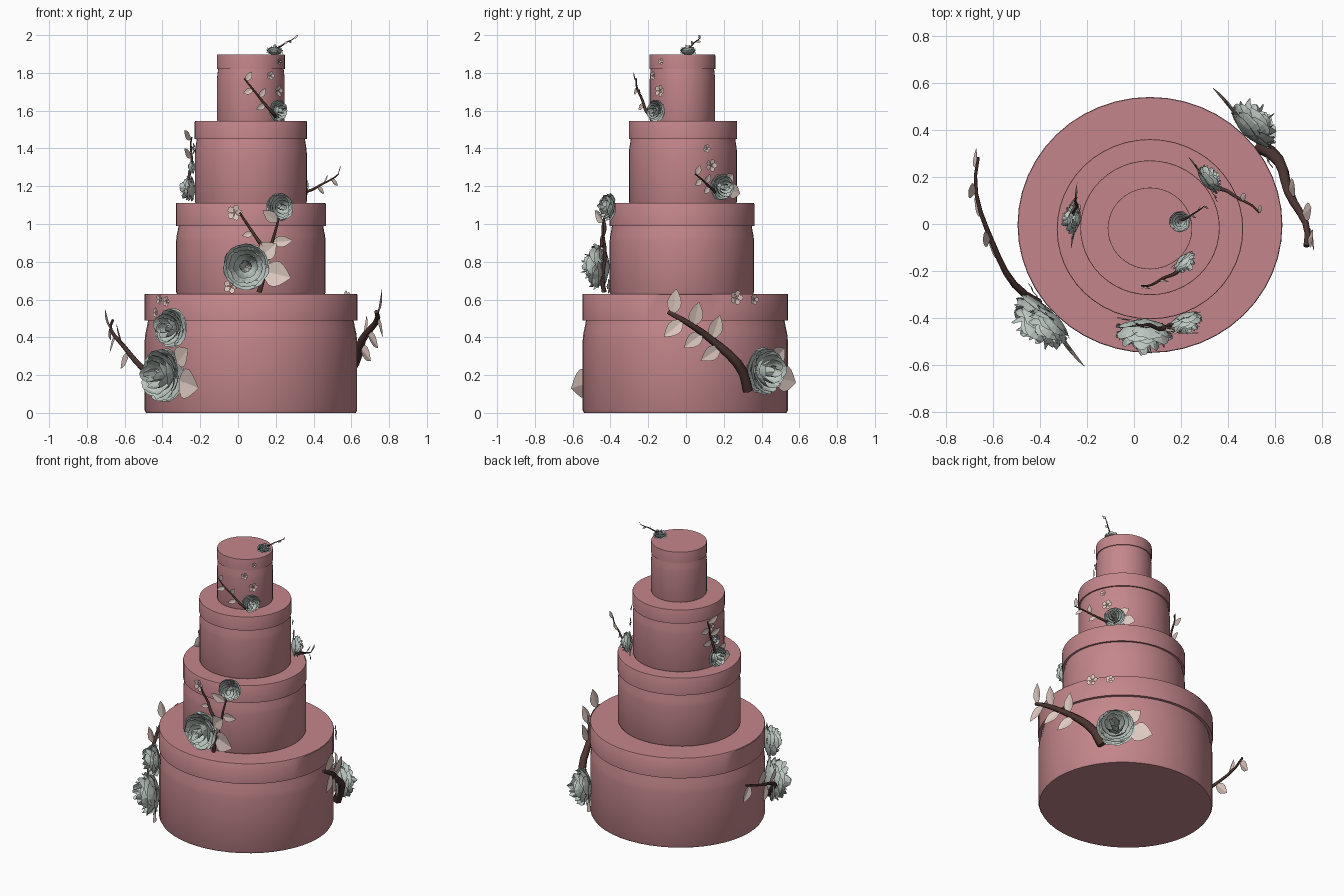
import bpy, math, random
from mathutils import Vector

if "Cube" in bpy.data.objects:
    bpy.data.objects.remove(bpy.data.objects["Cube"])
random.seed(4)
UP = Vector((0, 0, 1))
CX = 0.068
# tiers: radius, centre y, lid edge height, top height
TIERS = [(.564, -.004, .49, .63), (.397, -.022, .99, 1.11),
         (.297, -.016, 1.45, 1.545), (.18, -.019, 1.82, 1.897)]


def material(name, rgb):
    m = bpy.data.materials.new(name)
    m.diffuse_color = (*rgb, 1)
    m.use_nodes = True
    m.node_tree.nodes["Principled BSDF"].inputs["Base Color"].default_value = m.diffuse_color
    return m


PINK = material("pink_icing", (.55, .24, .26))
GREY = material("grey_petal", (.52, .59, .55))
BLUSH = material("blush_leaf", (.74, .59, .54))
BARK = material("dark_bark", (.07, .035, .03))


def add_mesh(name, verts, faces, mat):
    me = bpy.data.meshes.new(name)
    me.from_pydata([tuple(v) for v in verts], [], faces)
    me.materials.append(mat)
    ob = bpy.data.objects.new(name, me)
    bpy.context.collection.objects.link(ob)
    return ob


def frame(deg):
    # outward and sideways directions at an angle around the cake
    a = math.radians(deg)
    out = Vector((math.cos(a), math.sin(a), 0))
    return out, UP.cross(out)


def surf(deg, z, off=0):
    # point on the side of the tier at height z, moved outward by off
    r, cy = next((t[:2] for t in TIERS if z <= t[3]), TIERS[-1][:2])
    out = frame(deg)[0]
    return Vector((CX + r * out.x, cy + r * .966 * out.y, z)) + out * off


def tier(name, r, cy, lid, z0, z1):
    # lathed profile: foot bevel, cove under the lid, overhanging lid
    h = z1 - z0
    prof = [(.985, z0), (.997, z0 + .02 * h), (.997, lid - .17 * h), (.99, lid - .11 * h),
            (.975, lid - .05 * h), (.965, lid), (1, lid), (1, z1 - .004), (.995, z1)]
    n, rows = 48, len(prof)
    verts = [(CX + f * r * math.cos(i * math.tau / n), cy + f * r * .966 * math.sin(i * math.tau / n), z)
             for f, z in prof for i in range(n)]
    faces = [(j * n + i, j * n + (i + 1) % n, (j + 1) * n + (i + 1) % n, (j + 1) * n + i)
             for j in range(rows - 1) for i in range(n)]
    faces += [tuple(range(n))[::-1], tuple(range((rows - 1) * n, rows * n))]
    ob = add_mesh(name, verts, faces, PINK)
    bpy.context.view_layer.objects.active = ob
    ob.select_set(True)
    bpy.ops.object.shade_smooth_by_angle(angle=math.radians(35))
    ob.select_set(False)


def rose(name, base, n, r):
    # rings of cupped, slightly crumpled petals around the facing direction
    rot = n.to_track_quat('Z', 'Y').to_matrix()
    verts, faces = [], []
    U, V = 6, 5
    for k, cnt in enumerate((5, 6, 6, 5, 5, 4)):
        rt, ht = 1 - .03 * k * k, .45 + .8 * (k / 5) ** .6
        for p in range(cnt):
            a0 = (p + .37 * k + random.uniform(-.1, .1)) * math.tau / cnt
            half = math.pi / cnt * 1.3
            size = random.uniform(.88, 1.04)
            o = len(verts)
            for j in range(V + 1):
                v = j / V
                for i in range(U + 1):
                    u = 2 * i / U - 1
                    t = v * (1 - .22 * u * u) * size
                    a = a0 + u * half * (.55 + .45 * math.sin(v * math.pi * .6))
                    rr = .06 + (rt - .06) * math.sin(min(t, 1) * math.pi / 2)
                    hh = ht * t ** 1.3 - (.1 * rt if j == V else 0)
                    q = Vector((rr * math.cos(a), rr * math.sin(a), hh))
                    q += Vector([random.uniform(-.03, .03) * v for _ in range(3)])
                    verts.append(base + rot @ (q * r))
            faces += [(o + j * (U + 1) + i, o + j * (U + 1) + i + 1,
                       o + (j + 1) * (U + 1) + i + 1, o + (j + 1) * (U + 1) + i)
                      for j in range(V) for i in range(U)]
    add_mesh(name, verts, faces, GREY)


def leaf(name, base, d, w, out):
    # pointed blade with a folded midrib, facing out of the cake
    side = d.cross(out).normalized()
    nrm = side.cross(d).normalized()
    verts, faces, N = [], [], 6
    for i in range(N + 1):
        s = math.sin(math.pi * (i / N) ** .85)
        mid = base + d * i / N
        edge = nrm * w * .1 * s
        verts += [mid - side * w / 2 * s + edge, mid, mid + side * w / 2 * s + edge]
    for a in range(0, 3 * N, 3):
        faces += [(a, a + 1, a + 4, a + 3), (a + 1, a + 2, a + 5, a + 4)]
    add_mesh(name, verts, faces, BLUSH)


def rose_leaves(name, deg, z, r):
    # a wide leaf low and a smaller one higher, on one side of the rose
    out, side = frame(deg)
    for i, (tilt, s) in enumerate(((-.25, 1.25), (.65, .9))):
        d = side * math.cos(tilt) + UP * math.sin(tilt)
        leaf(f"{name}_{i + 1}", surf(deg, z, .25 * r) + d * r * .7, (d + out * .1) * r * s, r * s * .9, out)


def blossom(name, deg, z, s):
    # five round petals lying on the cake side
    out, side = frame(deg)
    c = surf(deg, z, .008)
    verts, faces = [c], []
    for p in range(5):
        o = len(verts)
        for i in range(7):
            b = (i / 6 - .5) * math.tau * .9
            x, y = .62 + .38 * math.cos(b), .4 * math.sin(b)
            a = p * math.tau / 5
            verts.append(c + s * (side * (x * math.cos(a) - y * math.sin(a))
                                  + UP * (x * math.sin(a) + y * math.cos(a)) + out * .25 * x))
        faces.append((0, *range(o, o + 7)))
    add_mesh(name, verts, faces, BLUSH)


def branch(name, degs, zs, offs, ease, r, leaf_len, count):
    # tapered stem sweeping around the tier, with leaves alternating up and down
    def at(f):
        mix = lambda p, g: p[0] + (p[1] - p[0]) * g
        deg = mix(degs, f)
        wob = r * .6 * math.sin(f * 9)
        return deg, surf(deg, mix(zs, f ** ease), mix(offs, f) + wob)
    cu = bpy.data.curves.new(name, 'CURVE')
    cu.dimensions, cu.bevel_depth, cu.bevel_resolution = '3D', r, 1
    cu.use_fill_caps = True
    sp = cu.splines.new('POLY')
    sp.points.add(10)
    for i, p in enumerate(sp.points):
        p.co = (*at(i / 10)[1], 1)
        p.radius = 1 - .06 * i
    cu.materials.append(BARK)
    bpy.context.collection.objects.link(bpy.data.objects.new(name, cu))
    for i in range(count):
        f = .4 + .55 * i / max(count - 1, 1)
        deg, p = at(f)
        t = (at(f + .05)[1] - p).normalized()
        out = frame(deg)[0]
        d = (t.cross(out) * (1 if i % 2 else -1) + t * .35 + out * .2).normalized()
        leaf(f"{name}_leaf_{i + 1}", p, d * leaf_len, leaf_len * .55, out)


# cake tiers
floor = 0
for name, (r, cy, lid, top) in zip(("bottom", "second", "third", "top"), TIERS):
    tier("tier_" + name, r, cy, lid, floor, top)
    floor = top

# roses on the sides: angle, height, radius, has leaves
for i, (deg, z, r, leafy) in enumerate([
        (222, .2, .145, 1), (226, .45, .105, 0), (267, .775, .125, 1), (291, 1.09, .074, 0),
        (45, .22, .125, 1), (173, 1.185, .068, 1), (173, 1.3, .035, 0), (40, 1.195, .07, 1),
        (315, 1.6, .058, 0)]):
    rose(f"rose_{i + 1}", surf(deg, z), frame(deg)[0], r)
    if leafy:
        rose_leaves(f"rose_leaf_{i + 1}", deg, z, r)
rose("rose_on_top", Vector((.195, .01, 1.895)), UP, .045)

# branches: angle range, height range, offset range, ease, thickness, leaf length, leaf count
for i, b in enumerate([
        ((216, 158), (.12, .49), (.02, .22), .7, .017, .12, 5),
        ((36, -8), (.12, .535), (.02, .1), .65, .03, .14, 6),
        ((276, 289), (.64, 1.03), (.03, .05), 1, .014, .11, 3),
        ((278, 262), (.88, 1.06), (.04, .02), 1, .011, .06, 1),
        ((170, 157), (1.2, 1.46), (.03, .04), 1, .01, .085, 4),
        ((32, 8), (1.17, 1.265), (.03, .17), 1.4, .009, .06, 4),
        ((309, 262), (1.57, 1.77), (.03, .07), 1.3, .01, .06, 4),
        ((15, 23), (1.93, 1.985), (-.04, .07), 1, .005, .03, 3)]):
    branch(f"branch_{i + 1}", *b)

# small blossoms: angle, height, size
for i, b in enumerate([
        (213, .6, .03), (219, .59, .03), (209, .53, .03), (29, .61, .04), (41, .6, .03),
        (258, 1.06, .043), (255, .67, .04), (30, 1.31, .035), (25, 1.4, .022),
        (166, 1.4, .03), (320, 1.705, .033), (303, 1.785, .025), (322, 1.86, .018)]):
    blossom(f"blossom_{i + 1}", *b)
